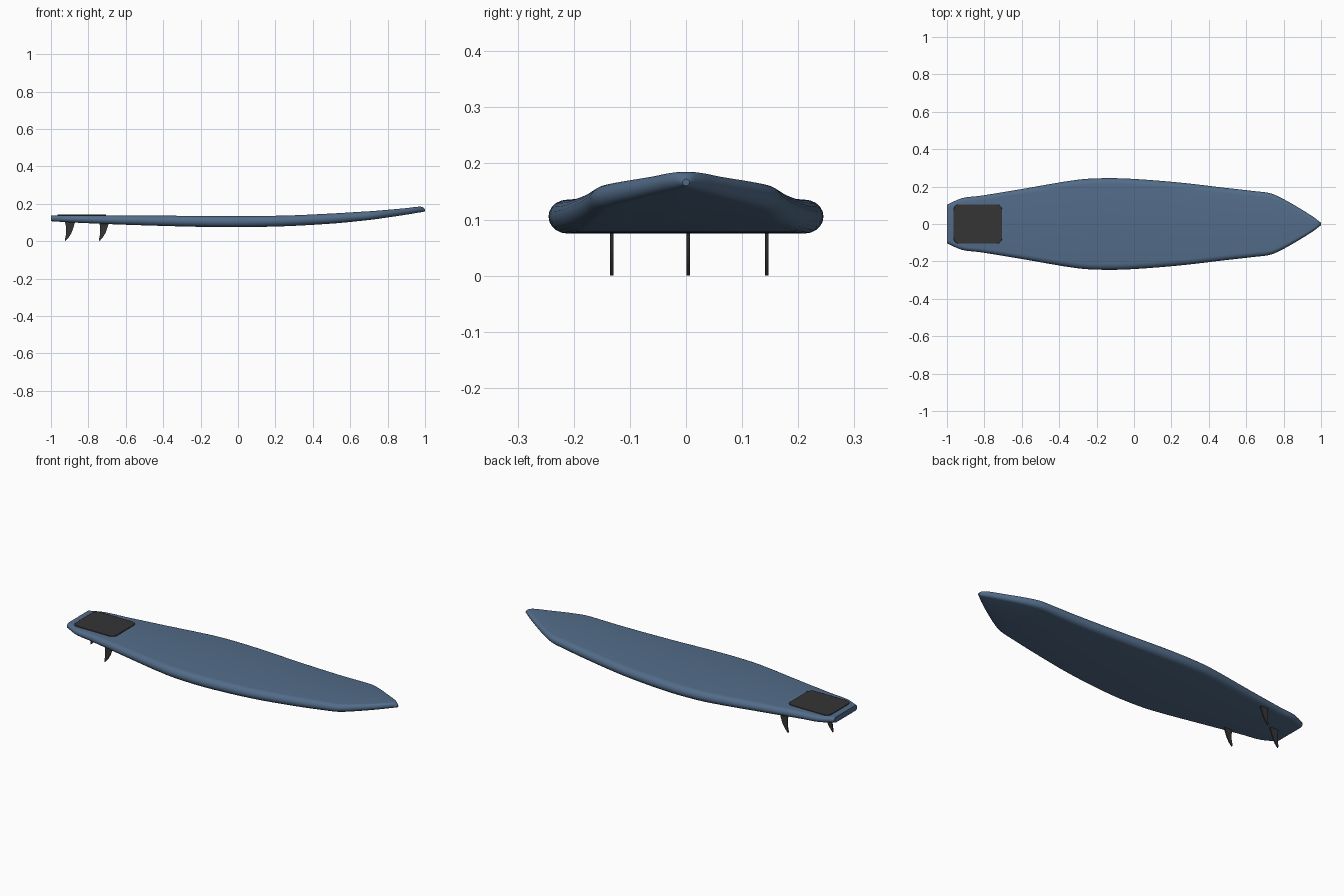
import bpy, bmesh, math

if "Cube" in bpy.data.objects:
    bpy.data.objects.remove(bpy.data.objects["Cube"])

def material(name, c):
    m = bpy.data.materials.new(name)
    m.diffuse_color = (*c, 1)
    m.use_nodes = True
    m.node_tree.nodes["Principled BSDF"].inputs["Base Color"].default_value = m.diffuse_color
    return m

BLUE = material("board_blue", (0.085, 0.15, 0.25))
DARK = material("dark_grey", (0.035, 0.035, 0.035))

def finish(name, bm, mat, angle=40):
    bmesh.ops.recalc_face_normals(bm, faces=bm.faces)
    me = bpy.data.meshes.new(name)
    bm.to_mesh(me)
    bm.free()
    ob = bpy.data.objects.new(name, me)
    bpy.context.collection.objects.link(ob)
    me.materials.append(mat)
    bpy.ops.object.select_all(action='DESELECT')
    bpy.context.view_layer.objects.active = ob
    ob.select_set(True)
    bpy.ops.object.shade_smooth_by_angle(angle=math.radians(angle))
    return ob

# Board stations: x, half width, bottom z, deck z
ST = [(-1.0, .103, .107, .138), (-.92, .138, .102, .138), (-.82, .151, .097, .138),
      (-.6, .187, .088, .137), (-.3, .237, .079, .136), (-.15, .245, .076, .135),
      (0, .241, .075, .135), (.25, .221, .080, .137), (.5, .192, .094, .148),
      (.65, .175, .108, .157), (.73, .164, .117, .162), (.8, .133, .127, .168),
      (.9, .075, .142, .177), (.96, .037, .152, .184), (.985, .018, .156, .183),
      (1.0, .006, .160, .172)]

def slope(i, k):
    a, b = ST[max(i - 1, 0)], ST[min(i + 1, len(ST) - 1)]
    return (b[k] - a[k]) / (b[0] - a[0])

def sample(i, t):
    h = ST[i + 1][0] - ST[i][0]
    out = [ST[i][0] + h * t]
    for k in (1, 2, 3):
        out.append((2*t**3 - 3*t*t + 1) * ST[i][k] + (t**3 - 2*t*t + t) * h * slope(i, k)
                   + (3*t*t - 2*t**3) * ST[i+1][k] + (t**3 - t*t) * h * slope(i+1, k))
    return out

# Loft: flat deck and bottom with half-round rails
bm = bmesh.new()
rows = [sample(i, j / 4) for i in range(len(ST) - 1) for j in range(4)] + [list(ST[-1])]
rings = []
N = 10
for x, w, zb, zt in rows:
    rz = (zt - zb) / 2
    ry = min(rz * 1.1, w)
    ring = []
    for s in (1, -1):
        for j in range(N + 1):
            a = math.pi * (j / N - .5)
            ring.append(bm.verts.new((x, s * (w - ry + ry * math.cos(a)),
                                      zb + rz + s * rz * math.sin(a))))
    rings.append(ring)
for a, b in zip(rings, rings[1:]):
    n = len(a)
    for i in range(n):
        bm.faces.new((a[i], a[(i + 1) % n], b[(i + 1) % n], b[i]))
bm.faces.new(rings[0])
bm.faces.new(rings[-1])
bmesh.ops.remove_doubles(bm, verts=bm.verts, dist=1e-5)
finish("board", bm, BLUE)

# Extrude a closed outline along a vector
def prism(pts, vec):
    bm = bmesh.new()
    f = bm.faces.new([bm.verts.new(p) for p in pts])
    ext = bmesh.ops.extrude_face_region(bm, geom=[f])
    bmesh.ops.translate(bm, vec=vec, verts=[v for v in ext['geom'] if isinstance(v, bmesh.types.BMVert)])
    return bm

# Fins: swept-back profile, x relative to the trailing base corner
FIN = [(0, .105), (.055, .105), (.047, .075), (.036, .045), (.021, .02), (.003, 0),
       (.001, .01), (.006, .035), (.007, .06), (.005, .085)]
for name, x, y in (("left_fin", -.744, -.135), ("right_fin", -.744, .141), ("centre_fin", -.926, .001)):
    finish(name, prism([(x + u, y, v) for u, v in FIN], (0, .006, 0)), DARK, 30)

# Traction pad with rounded corners
pts = []
r = .03
for cx, cy, a0 in ((-.735, .075, 0), (-.935, .075, 90), (-.935, -.075, 180), (-.735, -.075, 270)):
    for j in range(7):
        a = math.radians(a0 + 15 * j)
        pts.append((cx + r * math.cos(a), cy + r * math.sin(a), .131))
pad = finish("traction_pad", prism(pts, (0, 0, .011)), DARK, 30)
bev = pad.modifiers.new("edge", 'BEVEL')
bev.width = .002
bev.segments = 2
